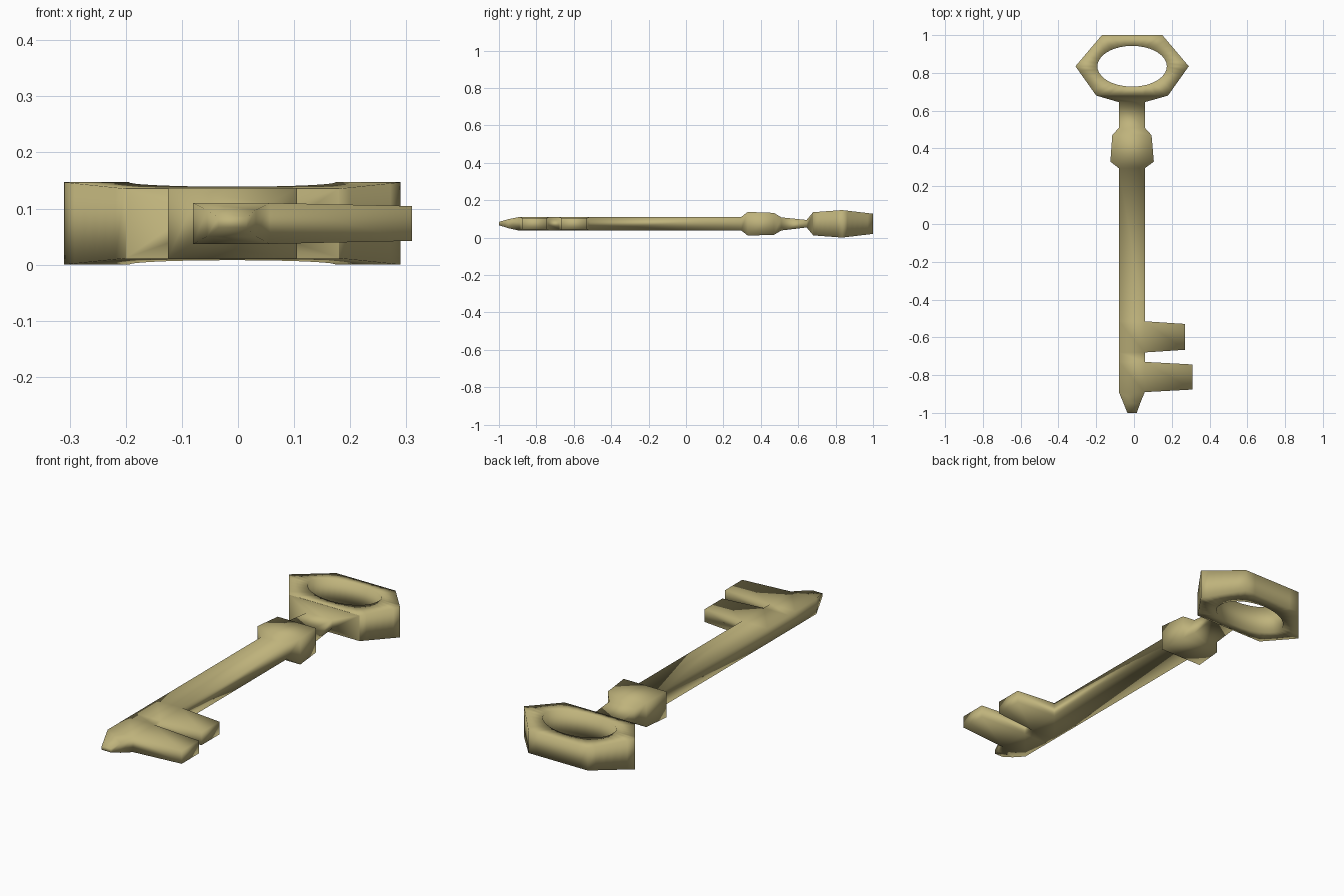
import bpy, bmesh, math

if "Cube" in bpy.data.objects:
    bpy.data.objects.remove(bpy.data.objects["Cube"])

brass = bpy.data.materials.new("brass")
brass.diffuse_color = (0.52, 0.45, 0.20, 1)
brass.use_nodes = True
brass.node_tree.nodes["Principled BSDF"].inputs["Base Color"].default_value = brass.diffuse_color


def finish(bm, name):
    """Turn a bmesh into a smooth shaded object."""
    bmesh.ops.recalc_face_normals(bm, faces=bm.faces)
    for f in bm.faces:
        f.smooth = True
    me = bpy.data.meshes.new(name)
    bm.to_mesh(me)
    bm.free()
    me.materials.append(brass)
    ob = bpy.data.objects.new(name, me)
    bpy.context.collection.objects.link(ob)
    return ob


# Shaft: rectangular sections (y, x0, x1, z0, z1) from tip to bow,
# with tip, collar and thin neck
sections = [
    (-1.00, -0.035, 0.015, 0.066, 0.084),
    (-0.95, -0.055, 0.032, 0.050, 0.098),
    (-0.89, -0.08, 0.057, 0.037, 0.110),
    (-0.73, -0.08, 0.057, 0.037, 0.110),
    (-0.68, -0.08, 0.057, 0.037, 0.110),
    (-0.515, -0.08, 0.057, 0.037, 0.110),
    (0.295, -0.08, 0.057, 0.038, 0.110),
    (0.33, -0.125, 0.105, 0.011, 0.137),
    (0.47, -0.115, 0.093, 0.014, 0.132),
    (0.51, -0.08, 0.057, 0.038, 0.108),
    (0.645, -0.08, 0.057, 0.054, 0.094),
    (0.68, -0.20, 0.18, 0.012, 0.136),
]
bm = bmesh.new()
rings = [[bm.verts.new((x, y, z)) for x, z in ((a, c), (b, c), (b, d), (a, d))]
         for y, a, b, c, d in sections]
right_side = {}
for i, (r, s) in enumerate(zip(rings, rings[1:])):
    for k in range(4):
        n = (k + 1) % 4
        f = bm.faces.new((r[k], r[n], s[n], s[k]))
        if k == 1:
            right_side[i] = f
bm.faces.new(rings[0])
bmesh.ops.recalc_face_normals(bm, faces=bm.faces)

# Two bits, pulled out of the right side of the shaft and slightly tapered
for i, x_end in ((2, 0.31), (4, 0.27)):
    face = bmesh.ops.extrude_discrete_faces  # keep the wall open where the bit joins
    out = bmesh.ops.extrude_face_region(bm, geom=[right_side[i]])["geom"]
    vs = [v for v in out if isinstance(v, bmesh.types.BMVert)]
    if right_side[i].is_valid:
        bm.faces.remove(right_side[i])
    yc = sum(v.co.y for v in vs) / 4
    for v in vs:
        v.co.x = x_end
        v.co.y = yc + (v.co.y - yc) * 0.83
        v.co.z = 0.0735 + (v.co.z - 0.0735) * 0.85
finish(bm, "shaft_with_bits")

# Bow: hexagon with a gently roofed top and bottom and an oval hole
hexagon = [(0.29, 0.835), (0.15, 1.0), (-0.17, 1.0),
           (-0.31, 0.835), (-0.20, 0.68), (0.18, 0.68)]
CX, CY, RX, RY, STEPS = -0.01, 0.835, 0.184, 0.108, 6


def half_height(y):
    if y > CY:
        return 0.0735 - (y - CY) / 0.165 * 0.0195
    return 0.0735 - (CY - y) / 0.155 * 0.0115


bm = bmesh.new()
loops = []
for j, (x0, y0) in enumerate(hexagon):
    x1, y1 = hexagon[(j + 1) % 6]
    for s in range(STEPS):
        t = s / STEPS
        ox, oy = x0 + (x1 - x0) * t, y0 + (y1 - y0) * t
        ang = math.atan2((oy - CY) / RY, (ox - CX) / RX)
        ix, iy = CX + RX * math.cos(ang), CY + RY * math.sin(ang)
        loops.append([bm.verts.new((x, y, 0.0735 + side * half_height(y)))
                      for x, y, side in ((ox, oy, 1), (ix, iy, 1),
                                         (ix, iy, -1), (ox, oy, -1))])
for a, b in zip(loops, loops[1:] + loops[:1]):
    for k in range(4):
        n = (k + 1) % 4
        bm.faces.new((a[k], a[n], b[n], b[k]))
finish(bm, "bow")
